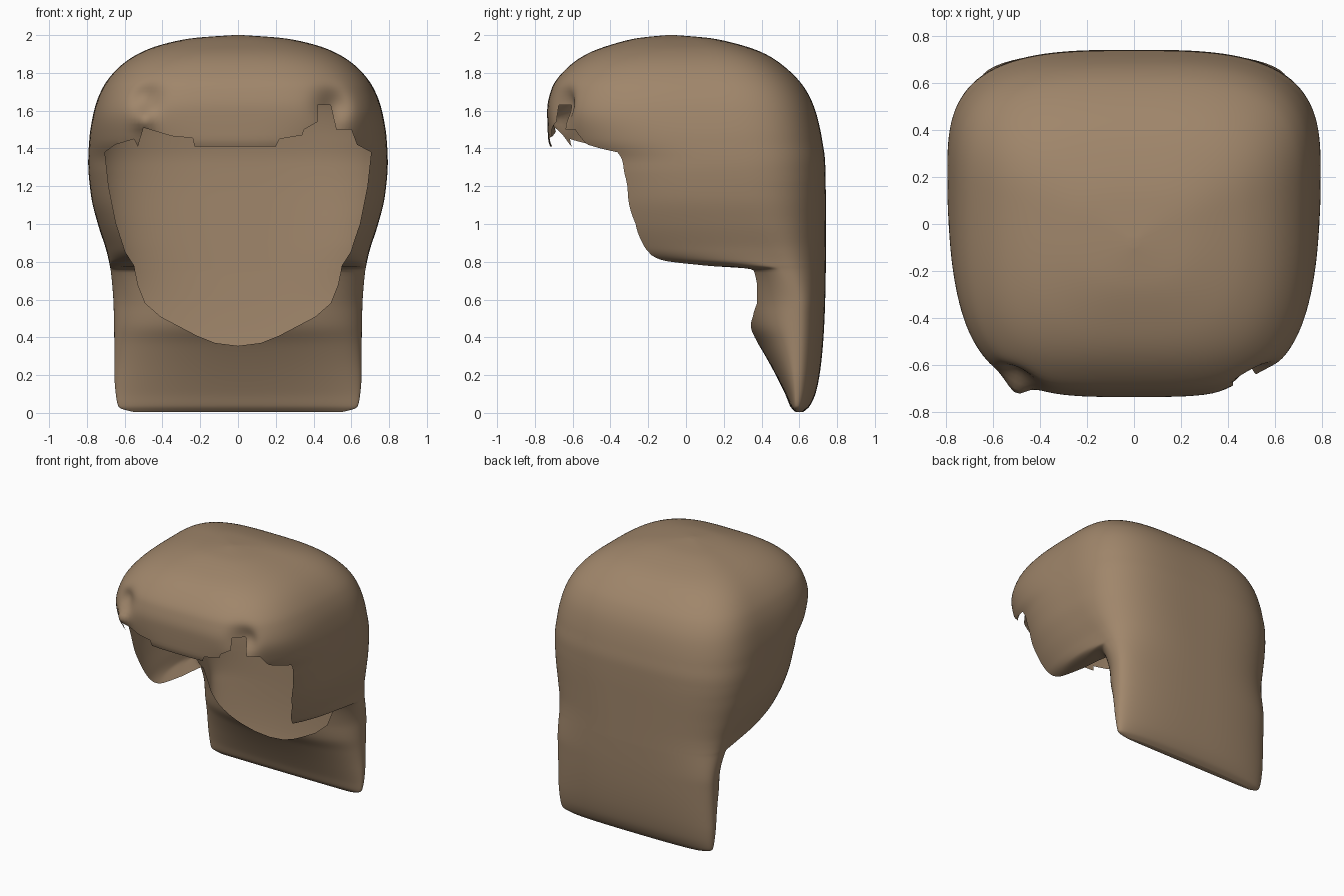
import bpy, bmesh, math
from mathutils import Vector

cube = bpy.data.objects.get("Cube")
if cube:
    bpy.data.objects.remove(cube, do_unlink=True)

# Single flat colour
hair = bpy.data.materials.new("warm brown")
hair.use_nodes = True
colour = (0.35, 0.238, 0.146, 1)
hair.diffuse_color = colour
bsdf = hair.node_tree.nodes["Principled BSDF"]
bsdf.inputs["Base Color"].default_value = colour
bsdf.inputs["Roughness"].default_value = 0.8

# Rows: height, half width, front y, back y, squareness of the front half
ROWS = [
    (0.005, .55, .58, .62, 3), (.03, .63, .555, .65, 2.8), (.1, .647, .525, .685, 2.5),
    (.22, .655, .465, .71, 2.3), (.36, .655, .385, .725, 2.2), (.47, .656, .31, .732, 2.1),
    (.6, .66, .27, .737, 2), (.755, .674, .25, .74, 2), (.78, .679, -.08, .74, 2.4),
    (.81, .685, -.4, .74, 2.6), (.87, .7, -.56, .74, 2.6), (1, .742, -.61, .74, 2.6),
    (1.15, .778, -.62, .74, 2.6), (1.32, .793, -.67, .737, 2.6), (1.45, .787, -.73, .72, 3),
    (1.6, .762, -.735, .685, 3.5), (1.72, .717, -.71, .628, 3.5), (1.83, .63, -.625, .525, 3.4),
    (1.9, .53, -.525, .42, 3.2), (1.945, .42, -.41, .3, 3), (1.985, .23, -.25, .12, 2.6),
    (2, .02, -.1, -.06, 2),
]
# Pinches in the fringe corners: centre, push along y, radius
PINCHES = [((.5, -.66, 1.62), .07, .09), ((-.49, -.66, 1.67), .05, .08), ((-.51, -.68, 1.55), -.06, .06)]
SIDES, STEPS = 160, 6


def smoothstep(low, high, v):
    t = min(max((v - low) / (high - low), 0), 1)
    return t * t * (3 - 2 * t)


def spline(rows, steps):
    """Smooth rows of values through every given row."""
    rows = [Vector(r) for r in rows]
    out = []
    for i in range(len(rows) - 1):
        p1, p2 = rows[i], rows[i + 1]
        p0, p3 = rows[max(i - 1, 0)], rows[min(i + 2, len(rows) - 1)]
        for s in range(steps):
            t = s / steps
            # limited tangents keep the abrupt underside from overshooting
            m1, m2 = p1.copy(), p2.copy()
            for k in range(len(p1)):
                a, b, c = p1[k] - p0[k], p2[k] - p1[k], p3[k] - p2[k]
                m1[k] = 2 * a * b / (a + b) if a * b > 0 else 0
                m2[k] = 2 * b * c / (b + c) if b * c > 0 else 0
            h = t * t * (3 - 2 * t)
            out.append(p1.lerp(p2, h) + m1 * (t * (1 - t) ** 2) - m2 * (t * t * (1 - t)))
    return out + [rows[-1]]


def power(v, n):
    return math.copysign(abs(v) ** (2 / n), v)


def ring(row):
    z, width, front, back, front_n = row
    # widest line: near the back on the hanging part, mid-head higher up
    head = smoothstep(.55, 1.25, z)
    mid = .585 - .365 * head
    centre = front + (back - front) * .62
    if z > 1.25 or z < .1:
        mid = min(mid, centre)
    back_n = 2.5 + .7 * head
    pts = []
    for i in range(SIDES):
        a = math.tau * i / SIDES
        c, s = math.cos(a), math.sin(a)
        n, depth = (back_n, back - mid) if s > 0 else (front_n, mid - front)
        p = Vector((width * power(c, n), mid + depth * power(s, n), z))
        for at, push, radius in PINCHES:
            p.y += push * math.exp(-((p - Vector(at)).length / radius) ** 2)
        pts.append(p)
    return pts


def make_object(name, bm, slot):
    bmesh.ops.recalc_face_normals(bm, faces=bm.faces)
    for f in bm.faces:
        f.smooth = True
        f.material_index = slot
    me = bpy.data.meshes.new(name)
    bm.to_mesh(me)
    bm.free()
    me.materials.append(hair)
    me.materials.append(hair)
    ob = bpy.data.objects.new(name, me)
    bpy.context.collection.objects.link(ob)
    return ob


# Hair mass, lofted from the rings
bm = bmesh.new()
loops = [[bm.verts.new(p) for p in ring(r)] for r in spline(ROWS, STEPS)]
for low, high in zip(loops, loops[1:]):
    for i in range(SIDES):
        j = (i + 1) % SIDES
        bm.faces.new((low[i], low[j], high[j], high[i]))
bm.faces.new(loops[0][::-1])
bm.faces.new(loops[-1])
shell = make_object("hair_shell", bm, 0)

# Face opening: ragged fringe edge above, side locks and round neckline below
fringe = [(-.705, 1.38), (-.65, 1.42), (-.55, 1.45), (-.53, 1.41), (-.5, 1.51), (-.35, 1.465),
          (-.24, 1.455), (-.23, 1.41), (.2, 1.41), (.22, 1.45), (.34, 1.47), (.35, 1.5), (.42, 1.54),
          (.42, 1.63), (.49, 1.63), (.52, 1.5), (.6, 1.5), (.63, 1.42), (.705, 1.38)]
lower = [(.685, 1.2), (.645, 1), (.595, .85), (.55, .78), (.53, .68), (.49, .58),
         (.41, .51), (.22, .41), (.12, .37)]
outline = fringe + lower + [(0, .355)] + [(-x, z) for x, z in reversed(lower)]
bm = bmesh.new()
face = bm.faces.new([bm.verts.new((x, -1, z)) for x, z in outline])
grown = bmesh.ops.extrude_face_region(bm, geom=[face])["geom"]
bmesh.ops.translate(bm, vec=(0, 1.47, 0), verts=[g for g in grown if isinstance(g, bmesh.types.BMVert)])
cutter = make_object("opening_cutter", bm, 1)
cutter.hide_render = True

# Cut, then drop the cut walls so an open shell remains
mod = shell.modifiers.new("opening", "BOOLEAN")
mod.operation, mod.solver, mod.object = "DIFFERENCE", "EXACT", cutter
bpy.context.view_layer.update()
cut = bpy.data.meshes.new_from_object(shell.evaluated_get(bpy.context.evaluated_depsgraph_get()))
shell.modifiers.clear()
bpy.data.objects.remove(cutter, do_unlink=True)
bm = bmesh.new()
bm.from_mesh(cut)
bmesh.ops.delete(bm, geom=[f for f in bm.faces if f.material_index == 1], context="FACES")
for f in bm.faces:
    f.smooth = True
bm.to_mesh(cut)
bm.free()
cut.materials.clear()
cut.materials.append(hair)
shell.data = cut
